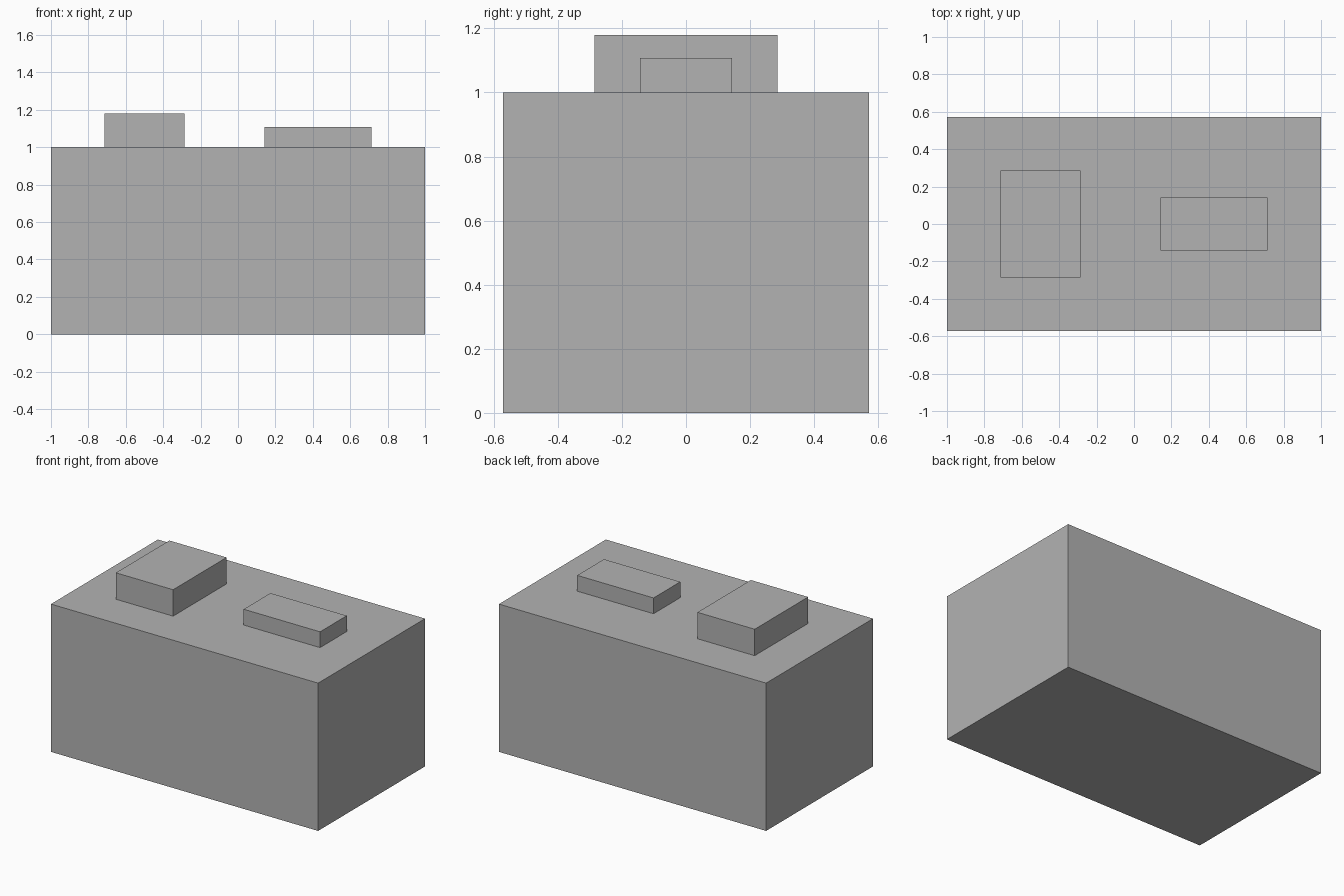
import bpy

if "Cube" in bpy.data.objects:
    bpy.data.objects.remove(bpy.data.objects["Cube"])

grey = bpy.data.materials.new("plain_grey")
grey.diffuse_color = (0.45, 0.45, 0.45, 1.0)
grey.use_nodes = True
grey.node_tree.nodes["Principled BSDF"].inputs["Base Color"].default_value = grey.diffuse_color


def block(name, x0, x1, depth, z0, z1):
    """Box centred on y = 0, spanning the given x and z ranges."""
    bpy.ops.mesh.primitive_cube_add(size=1, location=((x0 + x1) / 2, 0, (z0 + z1) / 2))
    obj = bpy.context.object
    obj.name = name
    obj.scale = (x1 - x0, depth, z1 - z0)
    bpy.ops.object.transform_apply(location=False, rotation=False, scale=True)
    obj.data.materials.append(grey)
    return obj


# Main housing
block("main_body", -1.0, 1.0, 8 / 7, 0.0, 1.0)
# Taller block on the left of the roof
block("tall_roof_block", -5 / 7, -2 / 7, 4 / 7, 1.0, 1.179)
# Lower block on the right of the roof
block("low_roof_block", 1 / 7, 5 / 7, 2 / 7, 1.0, 1.107)
